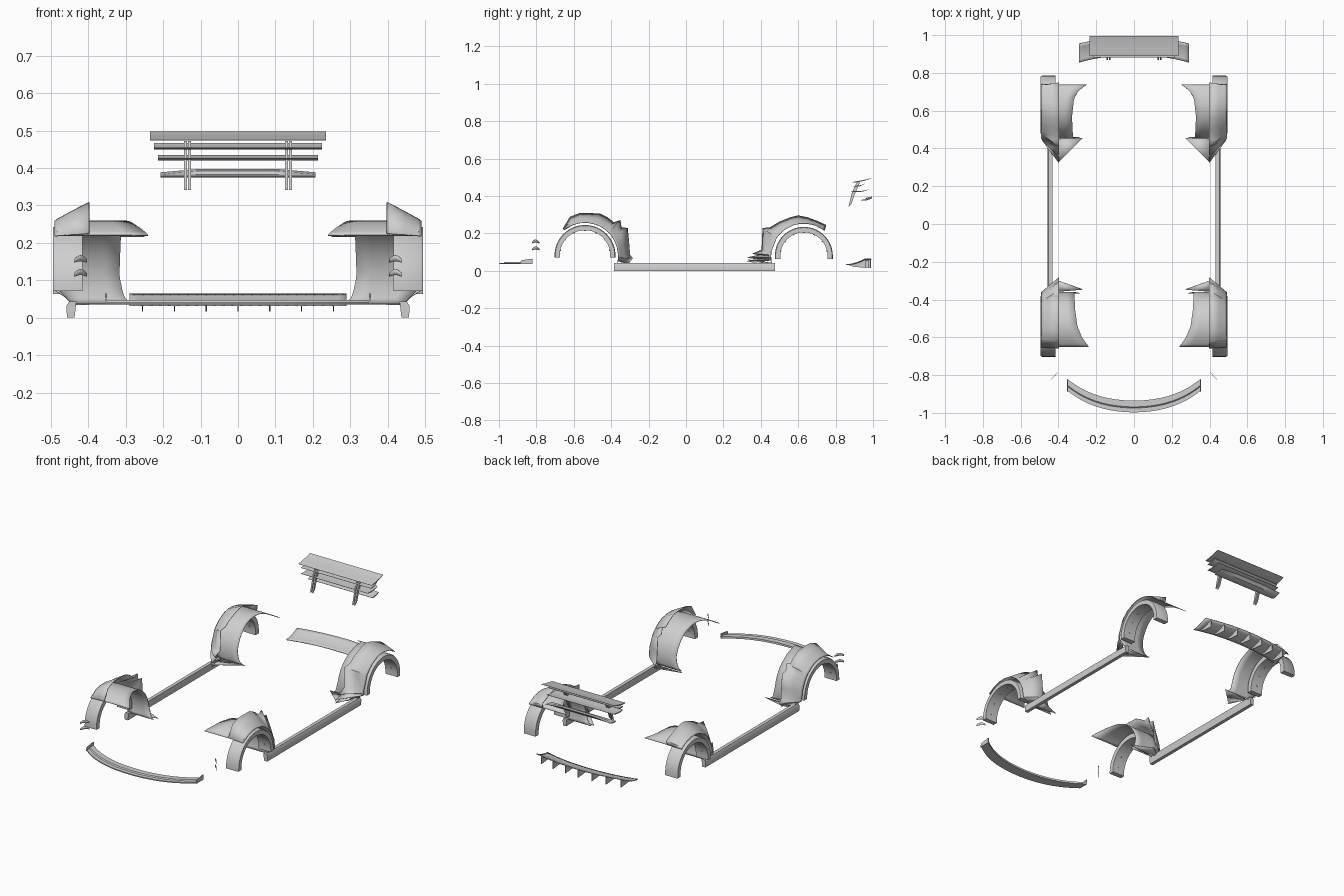
import bpy, bmesh, math
from math import sin, cos, radians, atan2, pi

if "Cube" in bpy.data.objects:
    bpy.data.objects.remove(bpy.data.objects["Cube"])

grey = bpy.data.materials.new("light_grey")
grey.diffuse_color = (0.62, 0.62, 0.62, 1)
grey.use_nodes = True
grey.node_tree.nodes["Principled BSDF"].inputs["Base Color"].default_value = grey.diffuse_color


def finish(name, bm, mirror=False, thick=0.0, angle=35):
    """Turn a bmesh into a named object, optionally mirrored over x and thickened."""
    bmesh.ops.remove_doubles(bm, verts=bm.verts, dist=1e-5)
    bmesh.ops.recalc_face_normals(bm, faces=bm.faces)
    me = bpy.data.meshes.new(name)
    bm.to_mesh(me)
    bm.free()
    me.materials.append(grey)
    ob = bpy.data.objects.new(name, me)
    bpy.context.collection.objects.link(ob)
    if thick:
        m = ob.modifiers.new("thickness", 'SOLIDIFY')
        m.thickness, m.offset = thick, 0
    if mirror:
        ob.modifiers.new("mirror", 'MIRROR')
    bpy.ops.object.select_all(action='DESELECT')
    ob.select_set(True)
    bpy.context.view_layer.objects.active = ob
    bpy.ops.object.shade_smooth_by_angle(angle=radians(angle))
    return ob


def loft(bm, rows, closed=False):
    """Skin rows of points; closed rows make a capped solid."""
    vs = [[bm.verts.new(p) for p in r] for r in rows]
    n = len(rows[0])
    for a, b in zip(vs, vs[1:]):
        for i in range(n if closed else n - 1):
            j = (i + 1) % n
            bm.faces.new((a[i], a[j], b[j], b[i]))
    if closed:
        bm.faces.new(vs[0][::-1])
        bm.faces.new(vs[-1])


def prism(bm, outline, x0, x1):
    """Extrude a (y, z) outline between two x positions."""
    loft(bm, [[(x, y, z) for y, z in outline] for x in (x0, x1)], True)


def lerp(stops, t):
    for (a, u), (b, v) in zip(stops, stops[1:]):
        if t <= b:
            return u + (v - u) * max(0, (t - a) / (b - a))
    return stops[-1][1]


# Side skirts
bm = bmesh.new()
sect = [(0.437, 0.0), (0.457, 0.0), (0.459, 0.03), (0.452, 0.043), (0.432, 0.043)]
loft(bm, [[(x, y, z) for x, z in sect] for y in (-0.385, 0.475)], True)
finish("side_skirt", bm, True)


# Wheel arch bands with bolts on the inner face
def arch(name, yc, zc, r0, r1, drop):
    bm = bmesh.new()
    path = [(0, -drop, 1, 0)] + [(0, 0, cos(pi * i / 28), sin(pi * i / 28)) for i in range(29)]
    path = path + [(0, -drop, -1, 0)]
    rows = [[(x, yc + c * r, zc + dz + s * r) for x, r in
             ((0.416, r0), (0.494, r0), (0.494, r1 - 0.004), (0.488, r1), (0.416, r1))]
            for _, dz, c, s in path]
    loft(bm, rows, True)
    finish(name, bm, True)
    bm = bmesh.new()
    for k in range(7):
        a = radians(12 + 26 * k)
        ring = []
        for r in (r0 + 0.002, r0 - 0.003):
            ring.append([(0.455 + 0.005 * cos(q * pi / 3),
                          yc + r * cos(a) - 0.005 * sin(q * pi / 3) * sin(a),
                          zc + r * sin(a) + 0.005 * sin(q * pi / 3) * cos(a)) for q in range(6)])
        loft(bm, ring, True)
    finish(name + "_bolts", bm, True)


arch("front_arch", -0.54, 0.082, 0.135, 0.163, 0.01)
arch("rear_arch", 0.63, 0.08, 0.126, 0.155, 0.016)


# Wide fenders: flared outer skin, inner wheel liner and a flat lip at the foot
def fender(name, yc, zc, r, s, outline, liner, lip):
    bm = bmesh.new()
    rows = []
    for y, z in outline:
        a = atan2(z - zc, (y - yc) * s)
        ay, az = yc + s * r * cos(a), zc + r * sin(a)
        # the tail foot turns inward
        foot = max(0, min(1, (0.07 - z) / 0.04))
        xo = 0.49 - 0.05 * foot
        row = []
        for t, x in ((0, xo), (0.12, xo - 0.008), (0.5, 0.447 - 0.02 * foot), (1, 0.398)):
            row.append((x, ay + (y - ay) * t, az + (z - az) * t))
        rows.append(row)
    loft(bm, rows)
    finish(name + "_skin", bm, True, 0.003)
    bm = bmesh.new()
    rows = []
    a0, a1 = liner[0][0], liner[-1][0]
    for i in range(29):
        d = a0 + (a1 - a0) * i / 28
        a, xi = radians(d), lerp(liner, d)
        xo = 0.485 if d > 0 else 0.485 + d * 0.003
        rows.append([(xo + (xi - xo) * k / 4, yc + s * r * cos(a), zc + r * sin(a)) for k in range(5)])
    loft(bm, rows)
    finish(name + "_liner", bm, True, 0.003)
    bm = bmesh.new()
    bm.faces.new([bm.verts.new(p) for p in lip])
    finish(name + "_lip", bm, True, 0.003)


fender("front_fender", -0.54, 0.08, 0.178, 1,
       [(-0.305, 0.042), (-0.285, 0.068), (-0.30, 0.085), (-0.305, 0.15), (-0.312, 0.228),
        (-0.345, 0.232), (-0.352, 0.27), (-0.385, 0.258), (-0.42, 0.285), (-0.46, 0.305),
        (-0.52, 0.308), (-0.57, 0.307), (-0.62, 0.288), (-0.658, 0.225)],
       [(-14, 0.285), (-8, 0.305), (10, 0.317), (60, 0.312), (90, 0.30), (110, 0.275), (128, 0.24)],
       [(0.268, -0.347, 0.042), (0.42, -0.36, 0.035), (0.44, -0.33, 0.035), (0.40, -0.30, 0.05)])
fender("rear_fender", 0.63, 0.078, 0.176, -1,
       [(0.362, 0.045), (0.325, 0.052), (0.37, 0.062), (0.325, 0.072), (0.385, 0.084),
        (0.355, 0.092), (0.405, 0.112), (0.41, 0.228), (0.45, 0.232), (0.50, 0.262), (0.56, 0.286),
        (0.60, 0.295), (0.65, 0.285), (0.70, 0.266), (0.748, 0.245), (0.742, 0.218)],
       [(-14, 0.285), (-8, 0.31), (10, 0.322), (70, 0.328), (100, 0.318), (115, 0.295), (128, 0.25)],
       [(0.272, 0.455, 0.042), (0.42, 0.45, 0.035), (0.425, 0.40, 0.045), (0.398, 0.33, 0.06)])

# Front splitter: curved stepped blade with end tabs
bm = bmesh.new()
rows = []
for i in range(33):
    x = -0.353 + 0.706 * i / 32
    u = abs(x) / 0.353
    yf = -0.997 + 0.085 * u ** 2 + 0.03 * u ** 4
    yb = -0.935 + 0.085 * u ** 2 + 0.03 * u ** 4
    m = (yf + yb) / 2 - 0.008
    rows.append([(x, yf, 0.036), (x, yf, 0.042), (x, m, 0.042), (x, m + 0.006, 0.047),
                 (x, yb, 0.047), (x, yb, 0.036)])
loft(bm, rows, True)
finish("front_splitter", bm)
bm = bmesh.new()
prism(bm, [(-0.888, 0.036), (-0.822, 0.036), (-0.822, 0.065), (-0.882, 0.056)], 0.35, 0.355)
finish("splitter_tab", bm, True)

# Bumper canards: small upright crescents
bm = bmesh.new()
for z in (0.110, 0.147):
    rows = []
    for i in range(9):
        t = i / 8
        x, y = 0.404 + 0.034 * t, -0.785 - 0.038 * t
        h = 0.016 * sin(pi * (0.12 + 0.76 * t)) ** 0.7
        lift = 0.004 * sin(pi * t)
        rows.append([(x, y, z + lift), (x, y, z + lift + h)])
    loft(bm, rows)
finish("canard", bm, True, 0.002)


# Rear diffuser: curved tray rising to the back, with hanging strakes
def tray(x, t):
    u = abs(x) / 0.29
    y0 = 0.893 - 0.038 * u ** 2.2
    y1 = 0.99 - 0.035 * u ** 2
    return (x, y0 + (y1 - y0) * t, 0.033 + 0.006 * t + 0.024 * t ** 2)


bm = bmesh.new()
loft(bm, [[tray(-0.29 + 0.58 * i / 24, k / 6) for k in range(7)] for i in range(25)])
finish("diffuser_tray", bm, thick=0.004)
bm = bmesh.new()
for k in range(-3, 4):
    x = k * 0.085
    _, y0, z0 = tray(x, 0)
    _, ym, zm = tray(x, 0.55)
    _, y1, z1 = tray(x, 1)
    prism(bm, [(y0, z0), (y0 + 0.03, 0.022), (y1, 0.016), (y1, z1), (ym, zm)], x - 0.0015, x + 0.0015)
finish("diffuser_strakes", bm, angle=20)


# Rear wing: stacked blades, narrower toward the bottom
def blade(name, half, y0, z0, y1, z1, thick, bow=0.0, sag=0.006):
    bm = bmesh.new()
    sect = []
    for side in (1, -1):
        for k in range(9):
            t = k / 8 if side > 0 else 1 - k / 8
            c = -sag * sin(pi * t)
            h = thick / 2 * (0.2 + 0.8 * sin(pi * t ** 0.7))
            sect.append((y0 + (y1 - y0) * t, z0 + (z1 - z0) * t + c + side * h))
    rows = []
    for i in range(17):
        x = half * (i / 8 - 1)
        lift = bow * (1 - min(1, max(0, abs(x) / half - 0.5) / 0.5))
        rows.append([(x, y, z + lift * ((z - z0) / max(1e-4, z1 - z0) > 0.5)) for y, z in sect])
    loft(bm, rows, True)
    finish(name, bm)


blade("wing_top_blade", 0.235, 0.89, 0.474, 0.995, 0.497, 0.006, sag=0.004)
blade("wing_second_blade", 0.224, 0.895, 0.453, 0.955, 0.466, 0.006)
blade("wing_third_blade", 0.214, 0.882, 0.426, 0.975, 0.434, 0.006)
blade("wing_lower_blade", 0.207, 0.935, 0.378, 0.995, 0.388, 0.007, bow=0.009, sag=0.003)

# Wing uprights: twin slanted posts on each side
bm = bmesh.new()
for x0 in (0.125, 0.137):
    prism(bm, [(0.868, 0.342), (0.885, 0.36), (0.902, 0.41), (0.93, 0.472), (0.912, 0.472),
               (0.888, 0.42)], x0, x0 + 0.008)
finish("wing_upright", bm, True)
